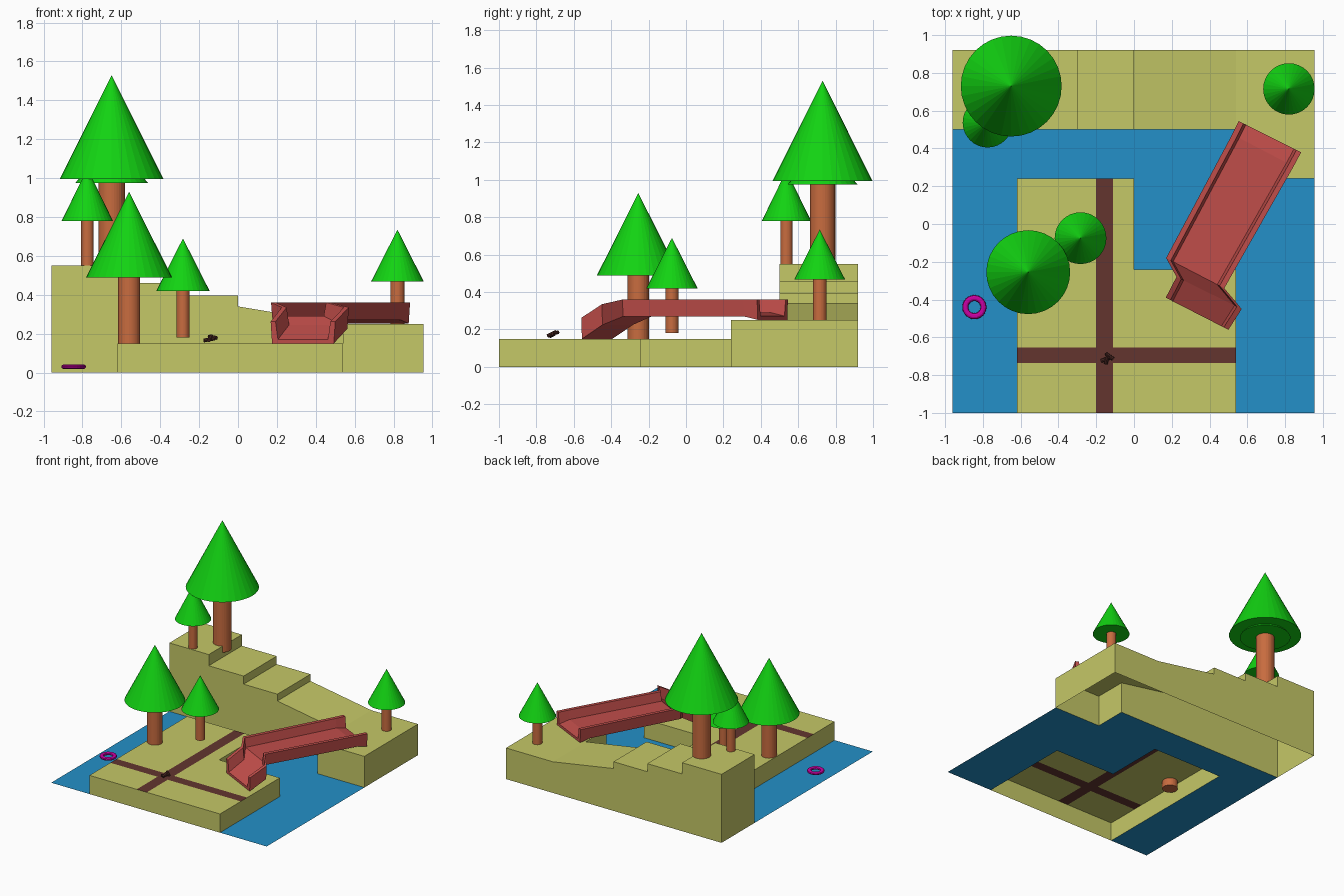
import bpy, bmesh, math
from mathutils import Vector

if "Cube" in bpy.data.objects:
    bpy.data.objects.remove(bpy.data.objects["Cube"])


def material(name, rgb):
    m = bpy.data.materials.new(name)
    m.diffuse_color = (*rgb, 1)
    m.use_nodes = True
    m.node_tree.nodes["Principled BSDF"].inputs["Base Color"].default_value = m.diffuse_color
    return m


GRASS = material("olive_grass", (0.56, 0.58, 0.135))
WATER = material("water_blue", (0.017, 0.28, 0.58))
PATH = material("path_brown", (0.125, 0.036, 0.028))
LEAF = material("leaf_green", (0.006, 0.65, 0.006))
BARK = material("bark_orange", (0.58, 0.15, 0.05))
SLIDE = material("slide_red", (0.53, 0.075, 0.068))
RING = material("ring_magenta", (0.6, 0.0, 0.37))
WOOD = material("dark_wood", (0.075, 0.022, 0.018))


def finish(name, bm, *mats):
    bmesh.ops.remove_doubles(bm, verts=bm.verts, dist=1e-5)
    bmesh.ops.recalc_face_normals(bm, faces=bm.faces)
    me = bpy.data.meshes.new(name)
    bm.to_mesh(me)
    bm.free()
    for m in mats:
        me.materials.append(m)
    ob = bpy.data.objects.new(name, me)
    bpy.context.collection.objects.link(ob)
    return ob


def face(bm, pts, mat=0):
    f = bm.faces.new([bm.verts.new(p) for p in pts])
    f.material_index = mat


def sheet(bm, xs, ys, z, keep, mat=lambda x, y: 0):
    """Flat sheet of grid cells; keep() and mat() look at each cell centre."""
    for x0, x1 in zip(xs, xs[1:]):
        for y0, y1 in zip(ys, ys[1:]):
            cx, cy = (x0 + x1) / 2, (y0 + y1) / 2
            if keep(cx, cy):
                face(bm, [(x0, y0, z), (x1, y0, z), (x1, y1, z), (x0, y1, z)], mat(cx, cy))
    bmesh.ops.remove_doubles(bm, verts=bm.verts, dist=1e-5)


# Water around the island
bm = bmesh.new()
sheet(bm, [-0.96, -0.62, 0, 0.54, 0.955], [-1, -0.24, 0.24, 0.5], 0,
      lambda x, y: not (-0.62 < x < 0 and y < 0.24)
      and not (0 < x < 0.54 and y < -0.24) and not (x > 0.54 and y > 0.24))
water = finish("water", bm, WATER)
if water.data.polygons[0].normal.z < 0:
    water.data.flip_normals()

# Front island: open shell with crossing paths set in the top
bm = bmesh.new()
sheet(bm, [-0.62, -0.2, -0.11, 0, 0.54], [-1, -0.735, -0.655, -0.24, 0.24], 0.15,
      lambda x, y: x < 0 or y < -0.24,
      lambda x, y: int(-0.2 < x < -0.11 or -0.735 < y < -0.655))
rim = [e for e in bm.edges if e.is_boundary]
new = bmesh.ops.extrude_edge_only(bm, edges=rim)["geom"]
for g in new:
    if isinstance(g, bmesh.types.BMVert):
        g.co.z = 0
    if isinstance(g, bmesh.types.BMFace):
        g.material_index = 0
finish("front_island", bm, GRASS, PATH)

# Back terrace: steps down to a ramp, then the landing block
bm = bmesh.new()
Y0, Y1 = 0.5, 0.92
steps = [(-0.96, 0), (-0.96, 0.55), (-0.61, 0.55), (-0.61, 0.46), (-0.3, 0.46),
         (-0.3, 0.395), (0, 0.395), (0, 0.34), (0.54, 0.25)]
for (xa, za), (xb, zb) in zip(steps, steps[1:]):
    face(bm, [(xa, Y0, za), (xb, Y0, zb), (xb, Y1, zb), (xa, Y1, za)])
    if xa != xb:
        for y in (Y0, Y1):
            face(bm, [(xa, y, 0), (xb, y, 0), (xb, y, zb), (xa, y, za)])
sheet(bm, [0.54, 0.955], [0.24, Y0, Y1], 0.25, lambda x, y: True)
outline = [(0.54, Y0), (0.54, 0.24), (0.955, 0.24), (0.955, Y0), (0.955, Y1), (0.54, Y1)]
for (xa, ya), (xb, yb) in zip(outline, outline[1:]):
    face(bm, [(xa, ya, 0), (xb, yb, 0), (xb, yb, 0.25), (xa, ya, 0.25)])
finish("back_terrace", bm, GRASS)


def cone(bm, x, y, z0, z1, r0, r1, mat, sides=32):
    before = set(bm.faces)
    res = bmesh.ops.create_cone(bm, cap_ends=True, segments=sides, radius1=r0,
                                radius2=r1, depth=z1 - z0)
    bmesh.ops.translate(bm, verts=res["verts"], vec=(x, y, (z0 + z1) / 2))
    for f in set(bm.faces) - before:
        f.material_index = mat


# Trees: x, y, trunk bottom, trunk radius, crown bottom, crown top, crown radius
trees = [(-0.65, 0.73, 0.5, 0.068, 0.995, 1.53, 0.267),
         (-0.775, 0.537, 0.54, 0.033, 0.78, 1.05, 0.132),
         (-0.56, -0.255, 0.09, 0.057, 0.488, 0.93, 0.222),
         (-0.283, -0.075, 0.18, 0.034, 0.42, 0.69, 0.137),
         (0.82, 0.715, 0.245, 0.036, 0.467, 0.735, 0.136)]
for i, (x, y, zb, rt, zc, zt, rc) in enumerate(trees, 1):
    bm = bmesh.new()
    cone(bm, x, y, zb, zc + 0.05, rt, rt, 0)
    cone(bm, x, y, zc, zt, rc, 0, 1)
    if i == 1:  # inner crown peeking out below the largest one
        cone(bm, x, y, 0.975, 1.2, 0.187, 0, 1)
    finish(f"tree_{i}", bm, BARK, LEAF)

# Slide: U-shaped sections; left rail, right rail, rail height, underside height
sections = [((0.555, 0.545), (0.885, 0.38), 0.36, 0.252),
            ((0.52, 0.475), (0.845, 0.305), 0.36, 0.27),
            ((0.17, -0.18), (0.478, -0.34), 0.36, 0.27),
            ((0.225, -0.28), (0.57, -0.45), 0.335, 0.225),
            ((0.168, -0.39), (0.5, -0.56), 0.262, 0.15)]
bm = bmesh.new()
rings = []
for l, r, zt, zb in sections:
    L, R = Vector((*l, 0)), Vector((*r, 0))
    d = (R - L).normalized()
    prof = [(L, zt), (L + d * 0.028, zt), (L + d * 0.042, zb + 0.02),
            (R - d * 0.042, zb + 0.02), (R - d * 0.028, zt), (R, zt),
            (R - d * 0.008, zb), (L + d * 0.008, zb)]
    rings.append([bm.verts.new((p.x, p.y, z)) for p, z in prof])
for a, b in zip(rings, rings[1:]):
    for i in range(8):
        j = (i + 1) % 8
        bm.faces.new((a[i], a[j], b[j], b[i]))
bm.faces.new(rings[0])
bm.faces.new(rings[-1][::-1])
finish("slide", bm, SLIDE)

# Swim ring floating on the water
bpy.ops.mesh.primitive_torus_add(major_segments=24, minor_segments=10, major_radius=0.048,
                                 minor_radius=0.016, location=(-0.845, -0.44, 0.03))
ring = bpy.context.object
ring.name = "swim_ring"
ring.scale.z = 0.75
ring.data.materials.append(RING)

# Small pile of logs on the path crossing
logs = [((-0.175, -0.725, 0.165), (-0.12, -0.705, 0.175)),
        ((-0.15, -0.685, 0.185), (-0.11, -0.715, 0.178)),
        ((-0.15, -0.74, 0.165), (-0.137, -0.695, 0.188))]
for i, (a, b) in enumerate(logs, 1):
    a, b = Vector(a), Vector(b)
    bm = bmesh.new()
    bmesh.ops.create_cone(bm, cap_ends=True, segments=8, radius1=0.01, radius2=0.01,
                          depth=(b - a).length)
    log = finish(f"log_{i}", bm, WOOD)
    log.location = (a + b) / 2
    log.rotation_euler = (b - a).to_track_quat('Z', 'Y').to_euler()
